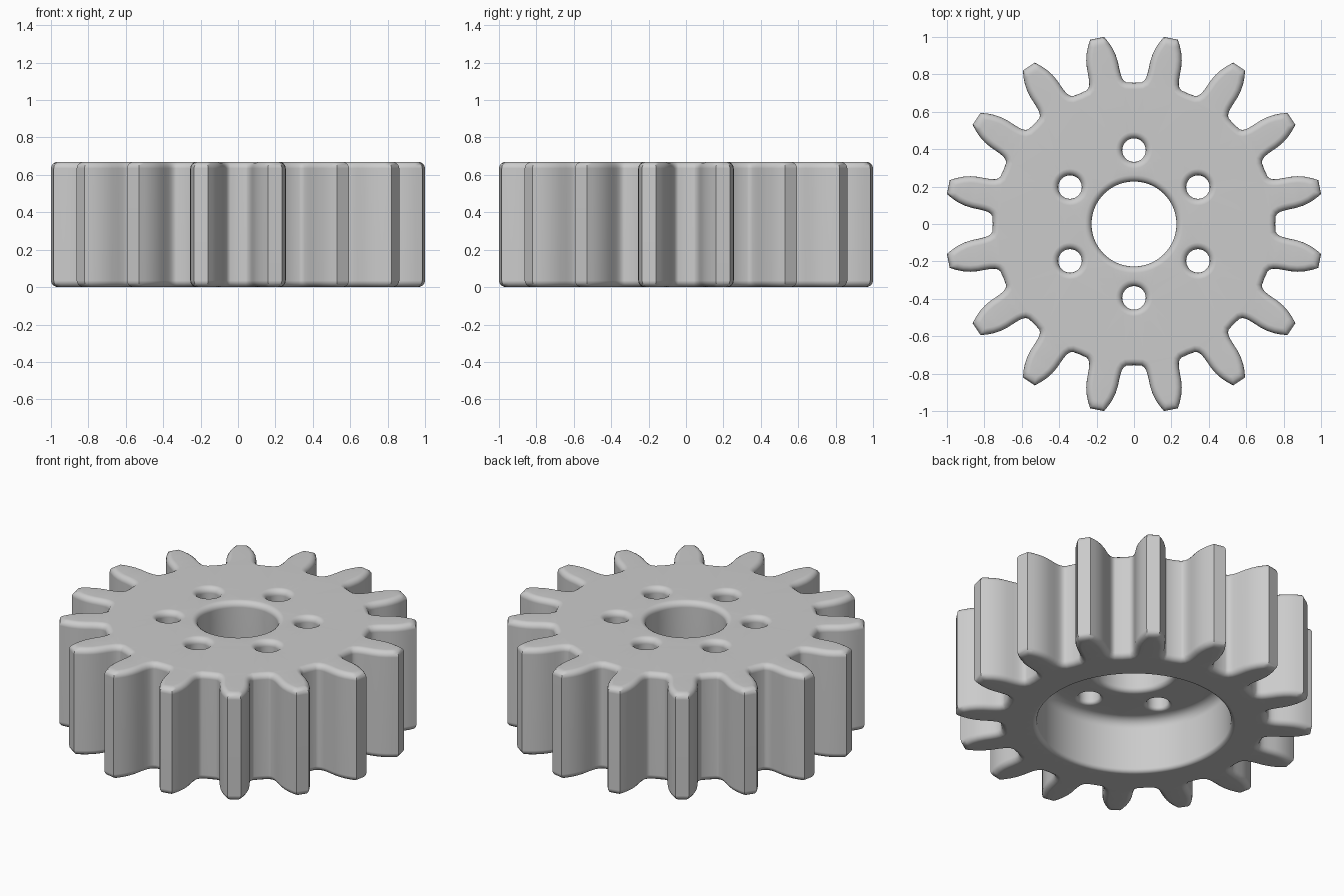
import bpy, bmesh, math
from mathutils import Vector, Matrix

cube = bpy.data.objects.get("Cube")
if cube:
    bpy.data.objects.remove(cube)

TEETH = 16
HEIGHT = 0.67
CEILING = 0.34      # underside of the web plate
ROUND = 0.035       # edge rounding
STEPS = 4

# Half of the gap between two teeth: tip corner down the flank to the root
HALF_GAP = [(.160, 1.0), (.137, .972), (.116, .941), (.098, .904), (.086, .866),
            (.078, .827), (.071, .799), (.064, .780), (.054, .765), (.040, .757)]


def gear_outline():
    gap = HALF_GAP + [(0, .755)] + [(-x, y) for x, y in reversed(HALF_GAP)]
    points = []
    for k in range(TEETH):
        turn = Matrix.Rotation(math.tau * k / TEETH, 2)
        points += [turn @ Vector(p) for p in gap]
    return points


def circle(radius, segments, centre=(0, 0)):
    return [Vector(centre) + radius * Vector((math.cos(a), math.sin(a)))
            for a in (math.tau * i / segments for i in range(segments))]


def inset(points, distance):
    """Shift a counter-clockwise outline inward with mitred corners."""
    result = []
    for i, p in enumerate(points):
        a = (p - points[i - 1]).normalized()
        b = (points[(i + 1) % len(points)] - p).normalized()
        na, nb = Vector((-a.y, a.x)), Vector((-b.y, b.x))
        result.append(p + (na + nb) * distance / (1 + na.dot(nb)))
    return result


def quarter(size, z, direction, to_flat):
    """Rounded edge as (inset, z) pairs, running from flat to wall or back."""
    arc = [(size * (1 - math.cos(t)), z + direction * size * (math.sin(t) - 1))
           for t in (math.pi / 2 * i / STEPS for i in range(STEPS + 1))]
    return arc if to_flat else arc[::-1]


def wall(bm, outline, profile):
    """Loft an outline through (inset, z) pairs; return first and last edge loops."""
    rings = []
    for shift, z in profile:
        rings.append([bm.verts.new((p.x, p.y, z)) for p in inset(outline, shift)])
    n = len(outline)
    for low, high in zip(rings, rings[1:]):
        for i in range(n):
            j = (i + 1) % n
            bm.faces.new((low[i], low[j], high[j], high[i]))
    return [[bm.edges.get((r[i], r[(i + 1) % n])) for i in range(n)]
            for r in (rings[0], rings[-1])]


def grow(profile):
    return [(-shift, z) for shift, z in profile]


bm = bmesh.new()
bottom, ceiling, top = [], [], []

# Toothed outer wall with rounded upper and lower edges
low, high = wall(bm, gear_outline(),
                 quarter(ROUND, 0, -1, False) + quarter(ROUND, HEIGHT, 1, True))
bottom += low
top += high

# Recess under the plate: rounded rim, filleted ceiling
low, high = wall(bm, circle(0.55, 96),
                 grow(quarter(0.025, 0, -1, False)) + quarter(0.06, CEILING, 1, True))
bottom += low
ceiling += high

# Shaft hole and ring of bolt holes
holes = [(0.227, 64, (0, 0), 0.03)]
for k in range(6):
    a = math.radians(30 + 60 * k)
    holes.append((0.063, 32, (0.395 * math.cos(a), 0.395 * math.sin(a)), 0.02))
for radius, segments, centre, under in holes:
    low, high = wall(bm, circle(radius, segments, centre),
                     grow(quarter(under, CEILING, -1, False)
                          + quarter(ROUND, HEIGHT, 1, True)))
    ceiling += low
    top += high

# Flat faces: lower rim, recess ceiling and upper face
for edges, z in ((bottom, -1), (ceiling, -1), (top, 1)):
    bmesh.ops.triangle_fill(bm, use_beauty=True, edges=edges, normal=(0, 0, z))
bmesh.ops.recalc_face_normals(bm, faces=bm.faces)

mesh = bpy.data.meshes.new("spur_gear")
bm.to_mesh(mesh)
bm.free()
gear = bpy.data.objects.new("spur_gear", mesh)
bpy.context.collection.objects.link(gear)

# Plain grey metal
grey = bpy.data.materials.new("plain_grey")
grey.use_nodes = True
colour = (0.6, 0.6, 0.6, 1)
grey.diffuse_color = colour
grey.node_tree.nodes["Principled BSDF"].inputs["Base Color"].default_value = colour
mesh.materials.append(grey)

# Smooth shading with crisp tooth tips
bpy.ops.object.select_all(action='DESELECT')
gear.select_set(True)
bpy.context.view_layer.objects.active = gear
bpy.ops.object.shade_smooth_by_angle(angle=math.radians(35))
weighted = gear.modifiers.new("flat_face_normals", 'WEIGHTED_NORMAL')
weighted.keep_sharp = True
